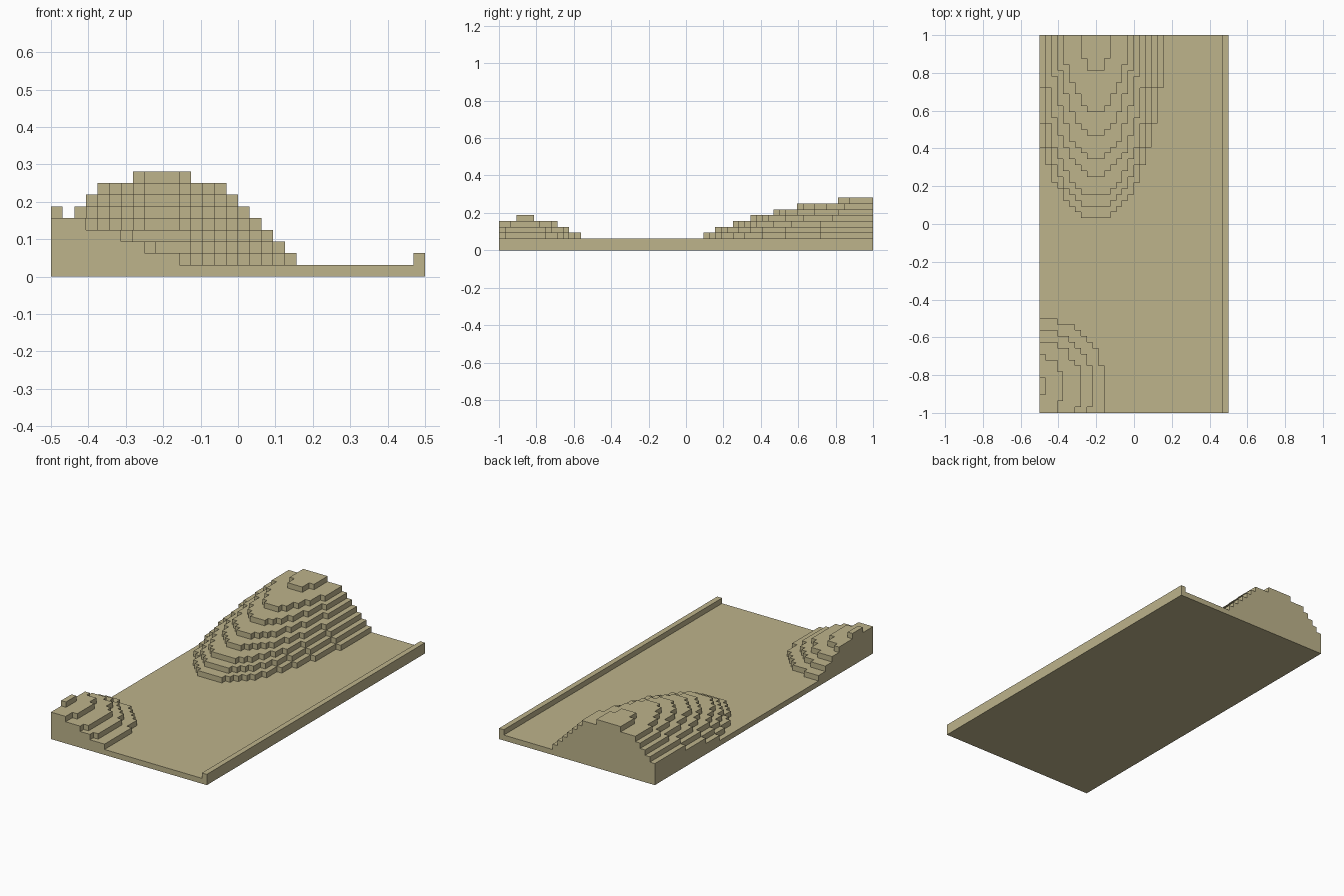
import bpy
import bmesh
import math

cube = bpy.data.objects.get("Cube")
if cube:
    bpy.data.objects.remove(cube, do_unlink=True)

STEP = 1 / 32          # edge of one terrain block
NX, NY = 32, 64        # blocks across and along

# Each hill: centre, then one (x radius, y radius, roundness) per terrace, lowest first
HILLS = [
    ((-0.203, 1.0), [(0.36, 0.97, 2), (0.33, 0.91, 2), (0.3, 0.85, 2), (0.268, 0.75, 2),
                     (0.236, 0.66, 1.9), (0.205, 0.53, 1.8), (0.174, 0.41, 1.7), (0.08, 0.19, 2)]),
    ((-0.5, -0.86), [(0.35, 0.36, 2), (0.28, 0.3, 2), (0.22, 0.25, 2),
                     (0.12, 0.17, 2), (0.03, 0.05, 2)]),
]


def height(i, j):
    """Blocks stacked in column i, j (zero outside the plot)."""
    if not (0 <= i < NX and 0 <= j < NY):
        return 0
    if i == NX - 1:    # raised kerb along one long side
        return 2
    x, y = (i + 0.5) * STEP - 0.5, (j + 0.5) * STEP - 1
    top = 1
    for (cx, cy), terraces in HILLS:
        inside = [abs((x - cx) / rx) ** p + abs((y - cy) / ry) ** p <= 1
                  for rx, ry, p in terraces]
        top = max(top, 1 + sum(inside))
    return top


# Terraced ground as one closed skin
bm = bmesh.new()
corners = {}


def corner(i, j, k):
    key = (i, j, k)
    if key not in corners:
        corners[key] = bm.verts.new((i * STEP - 0.5, j * STEP - 1, k * STEP))
    return corners[key]


def face(*keys):
    bm.faces.new([corner(*k) for k in keys])


for i in range(NX):
    for j in range(NY):
        h = height(i, j)
        ring = [(i, j), (i + 1, j), (i + 1, j + 1), (i, j + 1)]
        face(*[(a, b, h) for a, b in ring])
        face(*[(a, b, 0) for a, b in reversed(ring)])
        # Walls down to each lower neighbour
        for n, (di, dj) in enumerate([(0, -1), (1, 0), (0, 1), (-1, 0)]):
            p, q = ring[n], ring[(n + 1) % 4]
            for k in range(height(i + di, j + dj), h):
                face((*p, k), (*q, k), (*q, k + 1), (*p, k + 1))

# Merge coplanar blocks into clean flat faces
bmesh.ops.dissolve_limit(bm, angle_limit=math.radians(1), use_dissolve_boundaries=False,
                         verts=bm.verts[:], edges=bm.edges[:])
mesh = bpy.data.meshes.new("terraced_ground")
bm.to_mesh(mesh)
bm.free()

# Sand colour
sand = bpy.data.materials.new("sand")
sand.use_nodes = True
colour = (0.509, 0.451, 0.258, 1)
sand.diffuse_color = colour
sand.node_tree.nodes["Principled BSDF"].inputs["Base Color"].default_value = colour
mesh.materials.append(sand)

ground = bpy.data.objects.new("terraced_ground", mesh)
bpy.context.collection.objects.link(ground)
